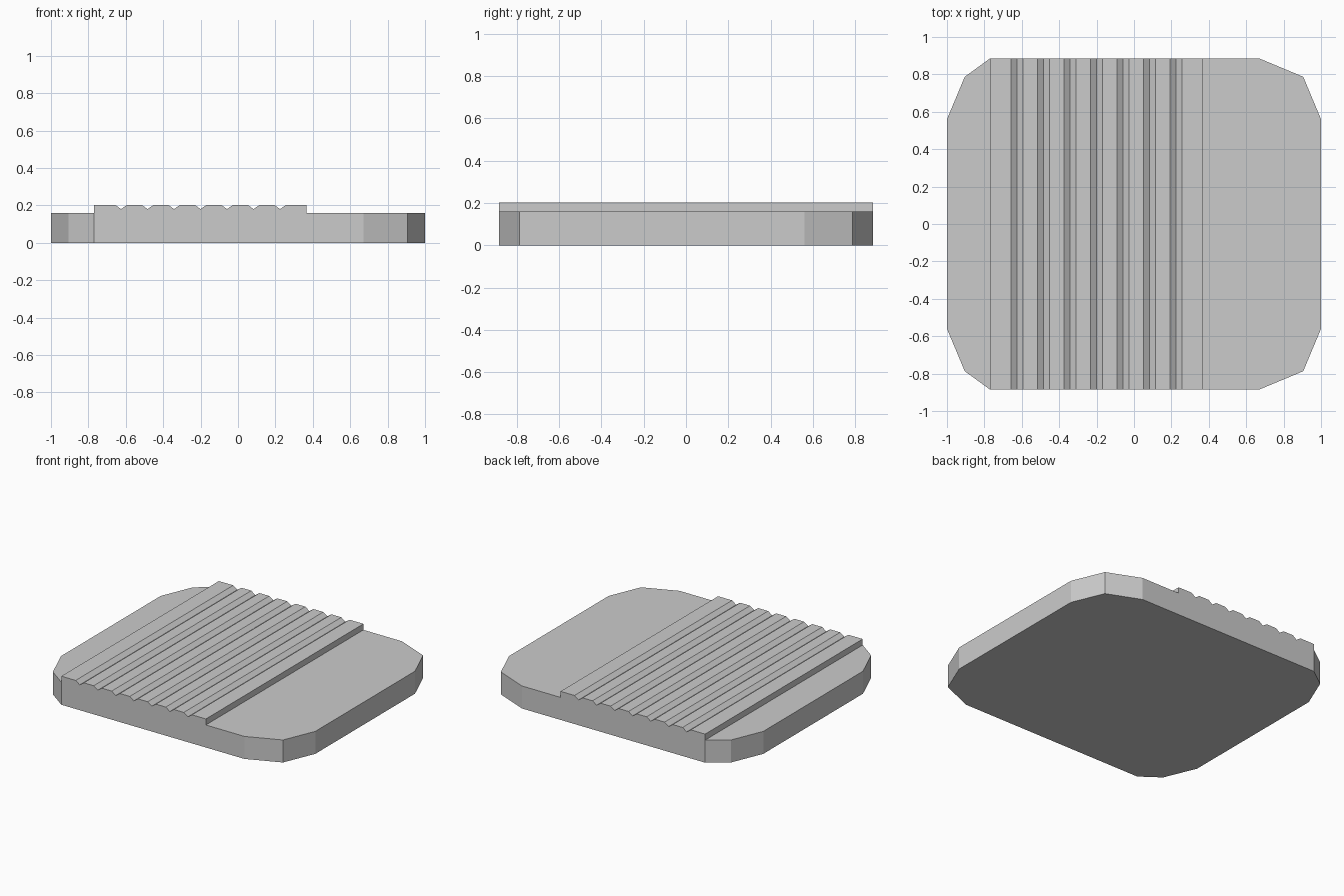
import bpy, bmesh

if "Cube" in bpy.data.objects:
    bpy.data.objects.remove(bpy.data.objects["Cube"])

BASE_Z, TOP_Z, RIDGE_Z = 0.16, 0.203, 0.176
HALF_Y = 0.885
RIB_X0, RIB_X1 = -0.77, 0.367


def make_object(name, bm):
    bmesh.ops.recalc_face_normals(bm, faces=bm.faces)
    mesh = bpy.data.meshes.new(name)
    bm.to_mesh(mesh)
    bm.free()
    obj = bpy.data.objects.new(name, mesh)
    bpy.context.collection.objects.link(obj)
    return obj


def prism(name, points, direction):
    bm = bmesh.new()
    face = bm.faces.new([bm.verts.new(p) for p in points])
    out = bmesh.ops.extrude_face_region(bm, geom=[face])["geom"]
    moved = [g for g in out if isinstance(g, bmesh.types.BMVert)]
    bmesh.ops.translate(bm, verts=moved, vec=direction)
    return make_object(name, bm)


def mirrored(half):
    return half + [(x, -y) for x, y in reversed(half)]


# Body: stepped and grooved side profile
profile = [(-1.1, 0), (-1.1, BASE_Z), (RIB_X0, BASE_Z), (RIB_X0, TOP_Z)]
for i in range(7):
    c = -0.625 + 0.1417 * i
    profile += [(c - 0.032, TOP_Z), (c, 0.18), (c + 0.032, TOP_Z)]
profile += [(RIB_X1, TOP_Z), (RIB_X1, BASE_Z), (1.1, BASE_Z), (1.1, 0)]
body = prism("ribbed_plate", [(x, -1, z) for x, z in profile], (0, 2, 0))

# Trim the body to the plate outline with cut corners
right = [(0.67, HALF_Y), (0.905, 0.787), (1, 0.56)]
left = [(-1, 0.56), (-0.905, 0.787), (RIB_X0, HALF_Y)]
outline = mirrored(left + right)
cutter = prism("outline_cutter", [(x, y, -0.2) for x, y in outline], (0, 0, 0.6))
cutter.hide_render = True
mod = body.modifiers.new("outline", "BOOLEAN")
mod.operation, mod.solver, mod.object = "INTERSECT", "EXACT", cutter
bpy.context.view_layer.objects.active = body
bpy.ops.object.modifier_apply(modifier=mod.name)
bpy.data.objects.remove(cutter)

# Raised rim around the smooth pad: inset up, then inset back down
bm = bmesh.new()
pad = bm.faces.new([bm.verts.new((x, y, BASE_Z))
                    for x, y in mirrored([(RIB_X1, HALF_Y)] + right)])
for z in (RIDGE_Z, BASE_Z):
    bmesh.ops.inset_region(bm, faces=[pad], thickness=0.035, use_even_offset=True)
    for v in pad.verts:
        v.co.z = z
bmesh.ops.delete(bm, geom=[pad], context="FACES_ONLY")
bm.normal_update()
rim = make_object("pad_rim", bm)
if sum(p.normal.z for p in rim.data.polygons) < 0:
    rim.data.flip_normals()
